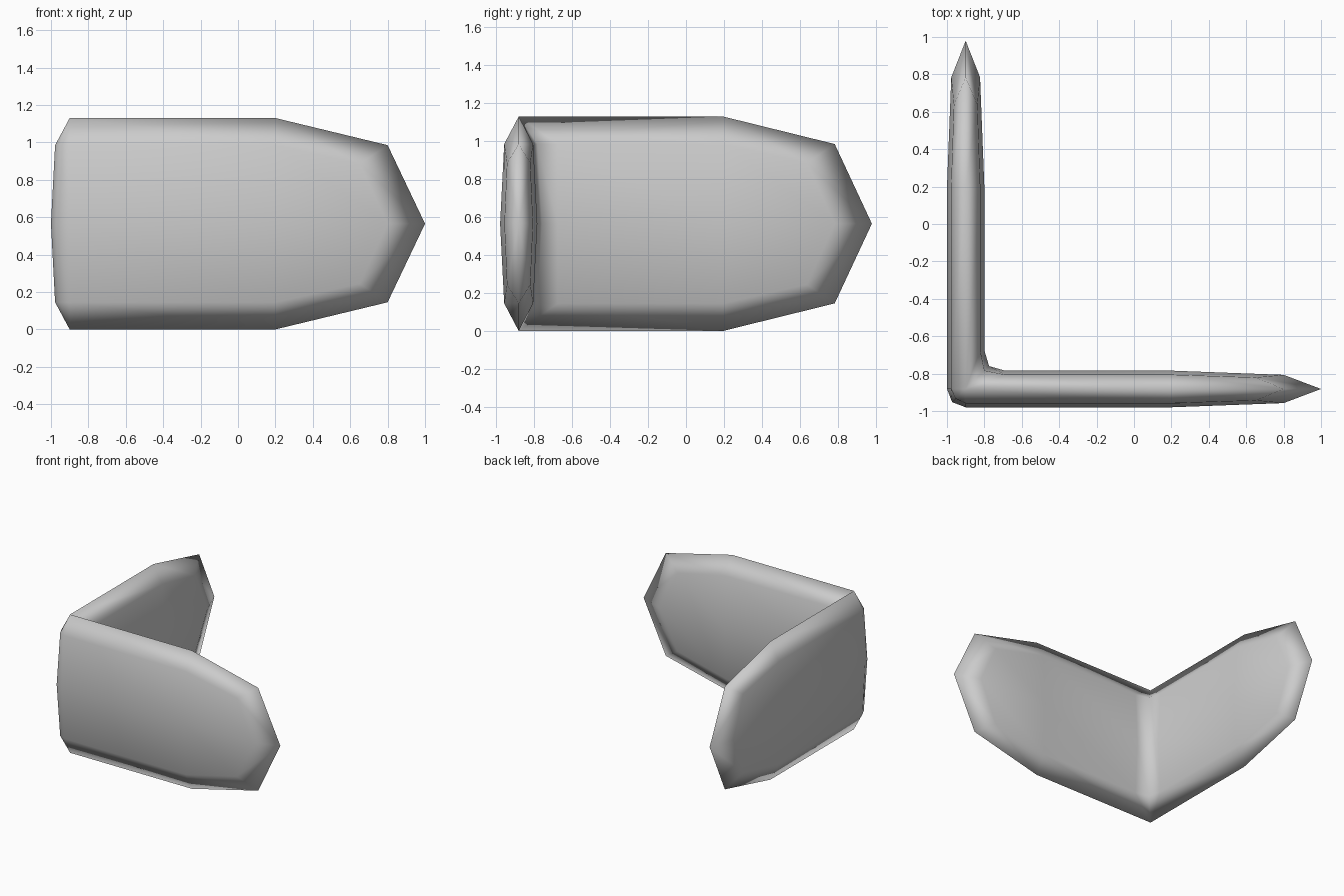
import bpy, bmesh

if "Cube" in bpy.data.objects:
    bpy.data.objects.remove(bpy.data.objects["Cube"])

MID = 0.565          # half of the height
Y_SCALE = 0.98       # second arm is a touch shorter
AX = -0.9            # centre line of both arms

def ring(rim, out_panel, out_mid, in_panel, in_mid, rim_h, panel_h):
    """Eight-sided cross-section, all plan points in the x-arm frame."""
    pts = [(rim, rim_h), (out_panel, panel_h), (out_mid, 0), (out_panel, -panel_h),
           (rim, -rim_h), (in_panel, -panel_h), (in_mid, 0), (in_panel, panel_h)]
    return [(p[0], p[1], h + MID) for p, h in pts]

# Cross-sections from the elbow diagonal out to the shoulder of one arm
elbow = ring((AX, AX), (-0.953, -0.953), (-0.972, -0.972),
             (-0.802, -0.797), (-0.782, -0.768), 0.565, 0.42)
elbow = [(((x + y) / 2,) * 2 + (z,)) for x, y, z in elbow]
arm = [
    ring((AX, AX), (-0.9, -0.978), (-0.9, -1.0), (-0.69, -0.822), (-0.69, -0.8), 0.565, 0.42),
    ring((0.2, AX), (0.2, -0.978), (0.2, -1.0), (0.2, -0.822), (0.2, -0.8), 0.565, 0.42),
    ring((0.8, AX), (0.65, -0.963), (0.8, -0.977), (0.65, -0.837), (0.8, -0.823), 0.42, 0.32),
]
tip = (1.0, AX, MID)

def swap(p):
    return (p[1], p[0], p[2])

# Loft the whole angle bracket, the second arm mirrored over the diagonal
bm = bmesh.new()
def add(p):
    return bm.verts.new((p[0], p[1] * Y_SCALE, p[2]))

sections = [[swap(p) for p in r] for r in reversed(arm)] + [elbow] + arm
rings = [[add(p) for p in r] for r in sections]
for a, b in zip(rings, rings[1:]):
    for i in range(8):
        j = (i + 1) % 8
        bm.faces.new((a[i], a[j], b[j], b[i]))

# Pointed ends
for end, point in ((rings[0], swap(tip)), (rings[-1], tip)):
    v = add(point)
    for i in range(8):
        bm.faces.new((end[i], end[(i + 1) % 8], v))

bmesh.ops.remove_doubles(bm, verts=bm.verts, dist=0.0005)
bmesh.ops.recalc_face_normals(bm, faces=bm.faces)
for f in bm.faces:
    f.smooth = True
mesh = bpy.data.meshes.new("corner_pad")
bm.to_mesh(mesh)
bm.free()
obj = bpy.data.objects.new("corner_pad", mesh)
bpy.context.collection.objects.link(obj)
